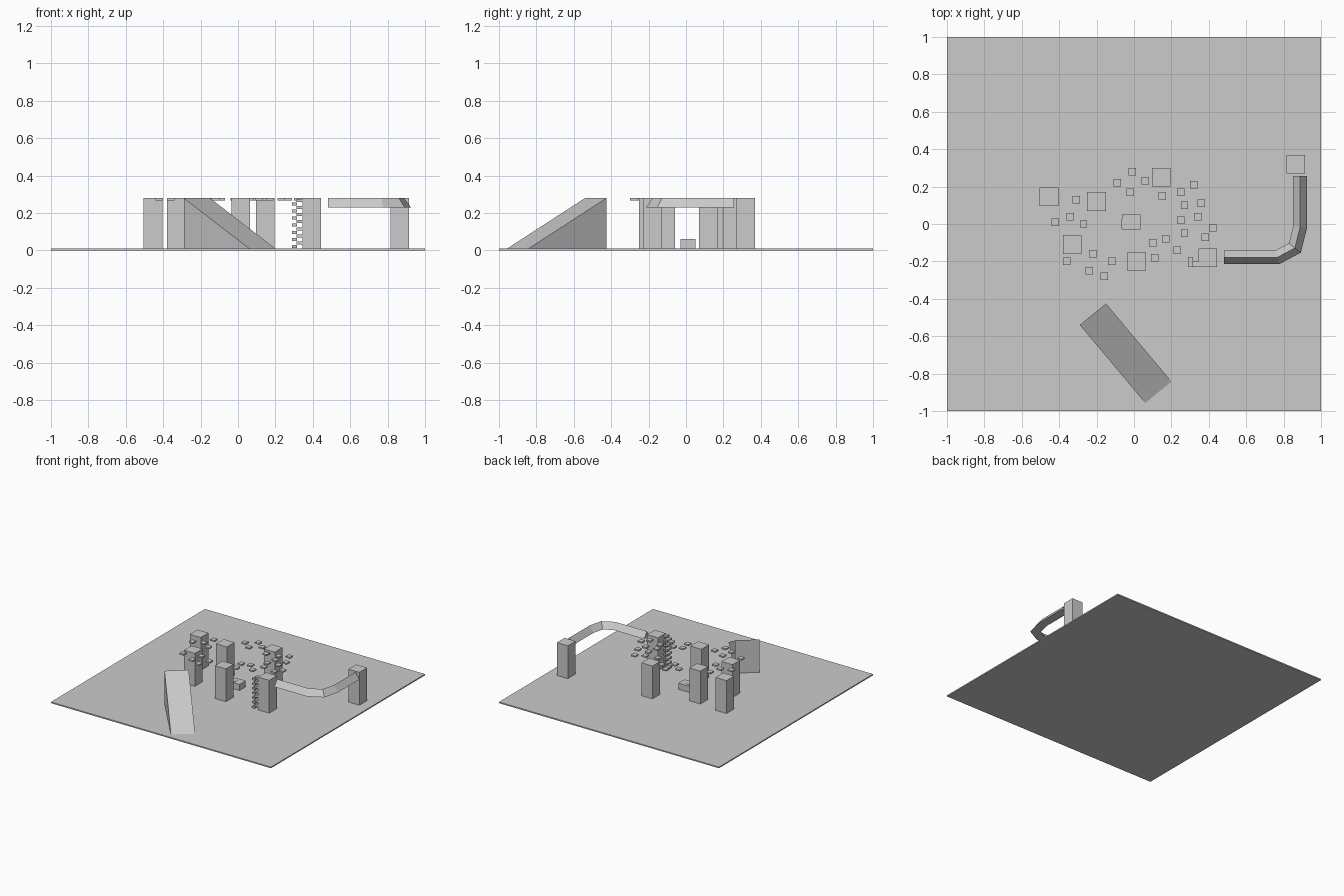
import bpy
import bmesh
from mathutils import Vector

cube = bpy.data.objects.get("Cube")
if cube:
    bpy.data.objects.remove(cube, do_unlink=True)

grey = bpy.data.materials.new("plain_grey")
grey.use_nodes = True
colour = (0.6, 0.6, 0.6, 1)
grey.diffuse_color = colour
grey.node_tree.nodes["Principled BSDF"].inputs["Base Color"].default_value = colour

FLOOR, TOP = 0.01, 0.28


def finish(name, bm):
    """Turn a bmesh into a grey, flat shaded object."""
    bmesh.ops.recalc_face_normals(bm, faces=bm.faces)
    mesh = bpy.data.meshes.new(name)
    bm.to_mesh(mesh)
    bm.free()
    mesh.materials.append(grey)
    obj = bpy.data.objects.new(name, mesh)
    bpy.context.collection.objects.link(obj)
    return obj


def box(name, x, y, width, depth, bottom, top):
    """Box centred on x, y between two heights."""
    bm = bmesh.new()
    bmesh.ops.create_cube(bm, size=1)
    bmesh.ops.scale(bm, verts=bm.verts, vec=(width, depth, top - bottom))
    bmesh.ops.translate(bm, verts=bm.verts, vec=(x, y, (top + bottom) / 2))
    return finish(name, bm)


def loft(name, rings):
    """Skin matching cross-sections and cap both ends."""
    bm = bmesh.new()
    rows = [[bm.verts.new(p) for p in ring] for ring in rings]
    count = len(rows[0])
    for a, b in zip(rows, rows[1:]):
        for i in range(count):
            j = (i + 1) % count
            bm.faces.new((a[i], a[j], b[j], b[i]))
    bm.faces.new(rows[0])
    bm.faces.new(rows[-1])
    return finish(name, bm)


# Ground slab
box("ground_slab", 0, 0, 2, 2, 0, FLOOR)

# Tall square pillars
pillars = [(-.455, .145), (-.2, .12), (-.33, -.11), (.015, -.2),
           (.145, .25), (.395, -.18), (.865, .32)]
for x, y in pillars:
    box("pillar", x, y, 0.1, 0.1, FLOOR, TOP)

# Thin floating stepping plates, grouped by the gap they cross
plates = {
    "back": [(-.01, .28), (-.09, .22), (.06, .23), (-.02, .17)],
    "left": [(.32, .21), (.25, .17), (.15, .15), (.27, .1), (.36, .11),
             (.34, .04), (.25, .02), (.27, -.05), (.38, -.07), (.42, -.02)],
    "right": [(-.31, .13), (-.34, .04), (-.42, .01), (-.27, 0)],
    "front_right": [(-.36, -.2), (-.22, -.16), (-.24, -.25), (-.16, -.28), (-.12, -.2)],
    "front_left": [(.17, -.08), (.1, -.1), (.11, -.18), (.23, -.14)],
}
for side, spots in plates.items():
    for x, y in spots:
        box(side + "_stepping_plate", x, y, 0.04, 0.04, TOP - 0.012, TOP)

# Low central block with a smaller step beside it
box("central_block", -0.015, 0.01, 0.1, 0.08, FLOOR, 0.06)
box("central_step", -0.045, 0.002, 0.05, 0.05, FLOOR, 0.062)

# Alternating climbing steps beside the front pillar
for i in range(14):
    z = FLOOR + 0.003 + i * 0.019
    if i % 2:
        box("inner_climbing_step", 0.33, -0.215, 0.035, 0.03, z, z + 0.016)
    else:
        box("outer_climbing_step", 0.302, -0.203, 0.025, 0.055, z, z + 0.016)

# Solid ramp: a triangular profile swept across its width
high, low = Vector((-.29, -.54, 0)), Vector((.06, -.957, 0))
across = Vector((.14, .115, 0))
loft("ramp", [[high + offset + Vector((0, 0, FLOOR)),
               high + offset + Vector((0, 0, TOP)),
               low + offset + Vector((0, 0, FLOOR))]
              for offset in (Vector(), across)])

# Raised ridge rail, mitred around its bend
path = [Vector(p) for p in [(.48, -.178), (.767, -.178), (.86, -.128),
                            (.888, -.018), (.888, .257)]]
rings = []
for i, p in enumerate(path):
    before = (p - path[i - 1]).normalized() if i else (path[1] - p).normalized()
    after = (path[i + 1] - p).normalized() if i < len(path) - 1 else before
    tangent = (before + after).normalized()
    side = Vector((tangent.y, -tangent.x)) * 0.037 / tangent.dot(before)
    rings.append([(p.x + side.x, p.y + side.y, 0.23),
                  (p.x, p.y, TOP),
                  (p.x - side.x, p.y - side.y, 0.23)])
loft("curved_rail", rings)
